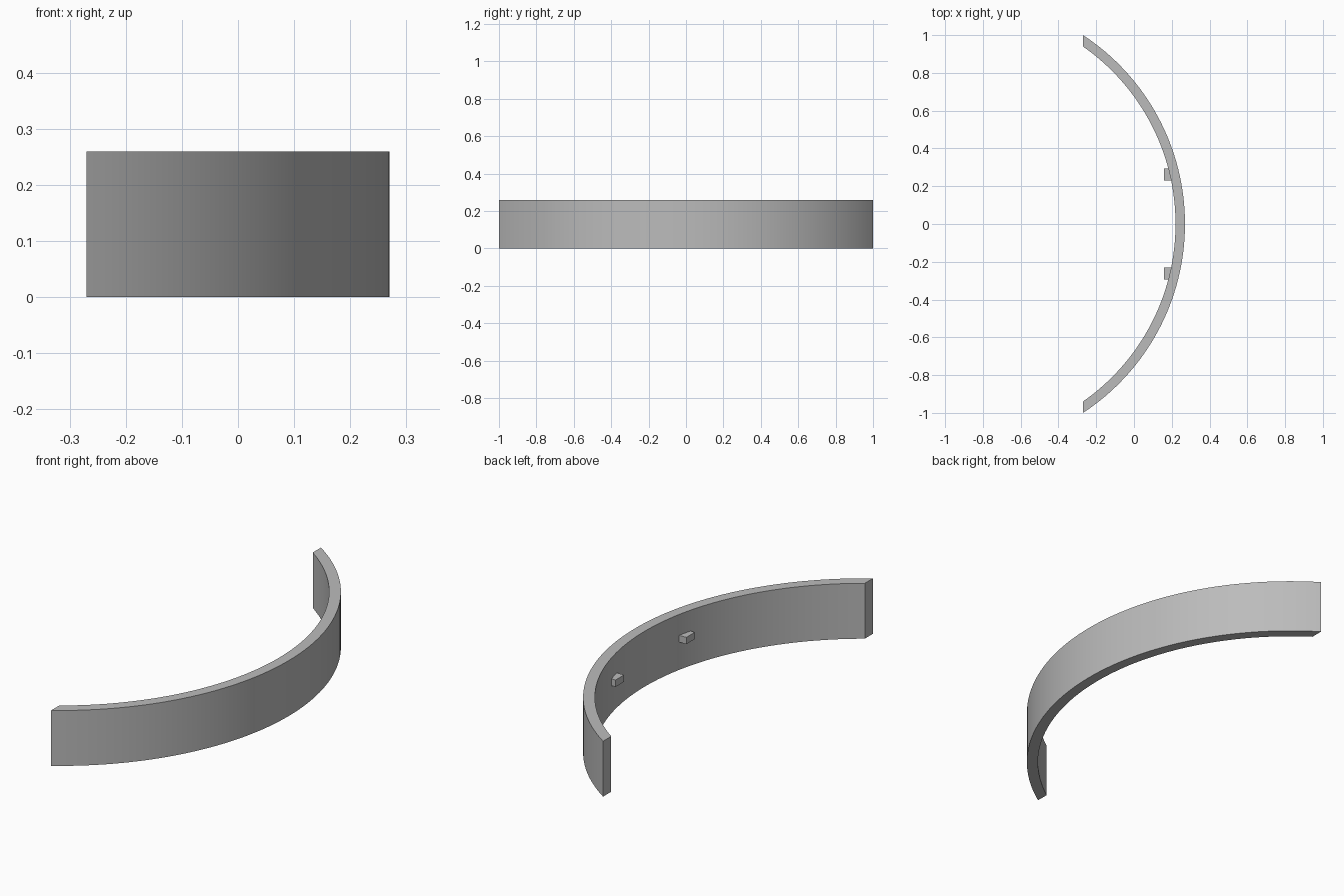
import bpy, bmesh, math

cube = bpy.data.objects.get("Cube")
if cube:
    bpy.data.objects.remove(cube, do_unlink=True)

HEIGHT = 0.26
CUT_X = -0.27          # plane where both ends of the arc are cut
R_OUT, R_IN = 1.196, 1.146
CENTRE_X = 0.27 - R_OUT
SEGMENTS = 64

grey = bpy.data.materials.new("plain grey")
grey.use_nodes = True
colour = (0.5, 0.5, 0.5, 1)
grey.diffuse_color = colour
grey.node_tree.nodes["Principled BSDF"].inputs["Base Color"].default_value = colour


def arc(radius):
    """Points from the -y end to the +y end, both on the cutting plane."""
    end = math.acos((CUT_X - CENTRE_X) / radius)
    angles = [end * (2 * i / SEGMENTS - 1) for i in range(SEGMENTS + 1)]
    return [(CENTRE_X + radius * math.cos(a), radius * math.sin(a)) for a in angles]


def add_object(name, bm):
    bmesh.ops.recalc_face_normals(bm, faces=bm.faces)
    mesh = bpy.data.meshes.new(name)
    bm.to_mesh(mesh)
    bm.free()
    mesh.materials.append(grey)
    obj = bpy.data.objects.new(name, mesh)
    bpy.context.collection.objects.link(obj)
    return obj


# Curved wall: a strip between two arcs, raised to full height
bm = bmesh.new()
outer, inner = ([bm.verts.new((x, y, 0)) for x, y in arc(r)] for r in (R_OUT, R_IN))
strip = [bm.faces.new((inner[i], outer[i], outer[i + 1], inner[i + 1]))
         for i in range(SEGMENTS)]
raised = bmesh.ops.extrude_face_region(bm, geom=strip, use_keep_orig=True)
top = [v for v in raised["geom"] if isinstance(v, bmesh.types.BMVert)]
bmesh.ops.translate(bm, vec=(0, 0, HEIGHT), verts=top)
wall = add_object("curved_wall", bm)

bpy.ops.object.select_all(action="DESELECT")
wall.select_set(True)
bpy.context.view_layer.objects.active = wall
bpy.ops.object.shade_smooth_by_angle(angle=math.radians(30))

# Two small pegs on the hollow side, sunk into the wall
for name, side in (("back_peg", 1), ("front_peg", -1)):
    bm = bmesh.new()
    bmesh.ops.create_cube(bm, size=1)
    bmesh.ops.scale(bm, vec=(0.05, 0.063, 0.032), verts=bm.verts)
    bmesh.ops.translate(bm, vec=(0.185, side * 0.262, 0.146), verts=bm.verts)
    add_object(name, bm)
